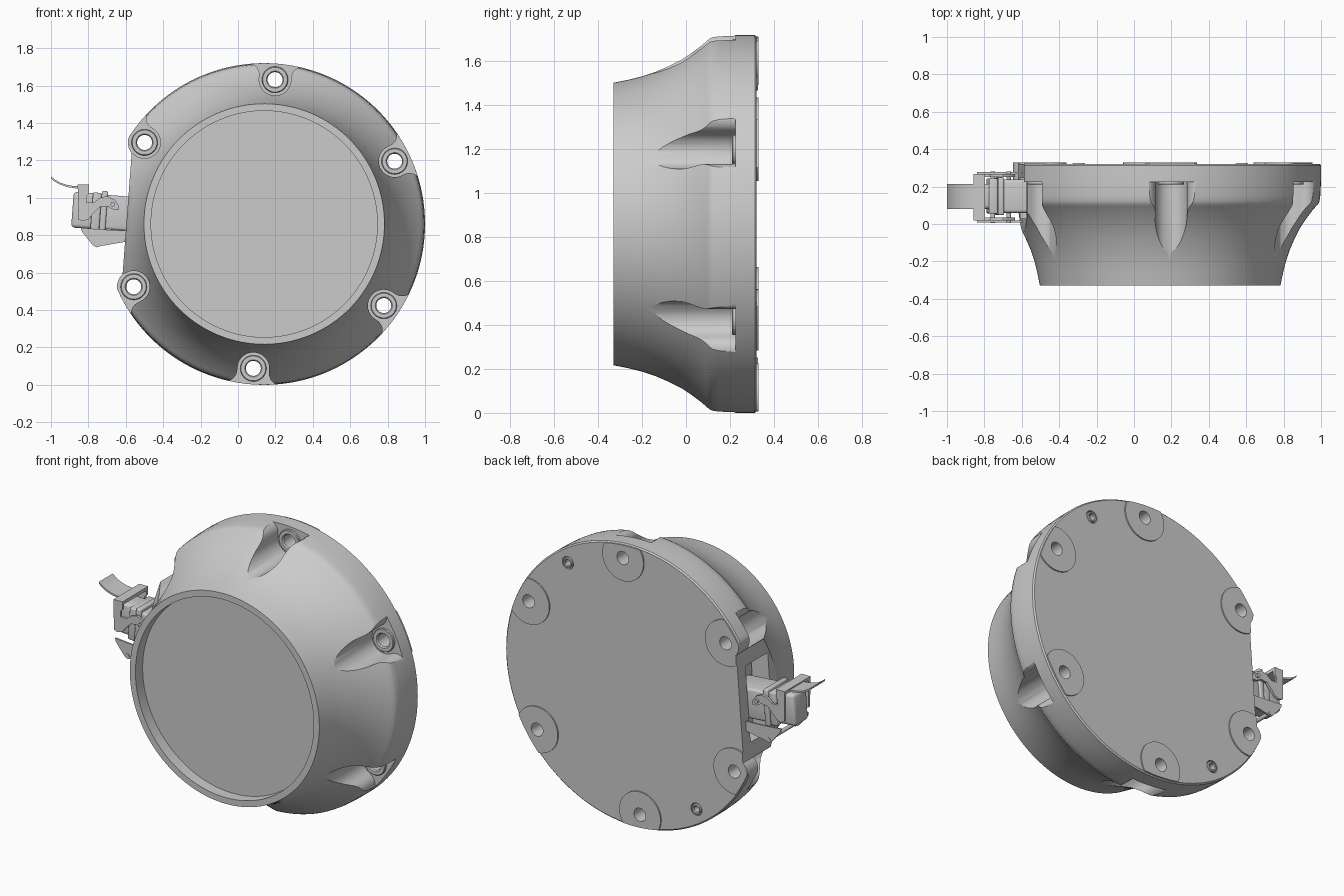
import bpy, bmesh, math
from mathutils import Vector

if "Cube" in bpy.data.objects:
    bpy.data.objects.remove(bpy.data.objects["Cube"])

CX, CZ = 0.14, 0.86            # main axis (runs along y)
TILT = math.radians(4.3)       # whole unit is turned slightly about y
BOLT_R = 0.774
BOLTS = [math.radians(25.7 + 60 * k) for k in range(6)]
FLAT = math.radians(175.7)     # direction of the flat side


def polar(a, u, t=0.0):
    """Point u along direction a from the main axis, t sideways, as (x, z)."""
    return (CX + u * math.cos(a) - t * math.sin(a),
            CZ + u * math.sin(a) + t * math.cos(a))


def arc(cu, ct, r, a0, a1, n):
    return [(cu + r * math.cos(math.radians(a0 + (a1 - a0) * i / n)),
             ct + r * math.sin(math.radians(a0 + (a1 - a0) * i / n))) for i in range(n + 1)]


def finish(bm, name, bevel=0.0, smooth=True):
    bmesh.ops.recalc_face_normals(bm, faces=bm.faces)
    me = bpy.data.meshes.new(name)
    bm.to_mesh(me)
    bm.free()
    ob = bpy.data.objects.new(name, me)
    bpy.context.collection.objects.link(ob)
    if bevel:
        m = ob.modifiers.new("bevel", 'BEVEL')
        m.width, m.segments = bevel, 3
        apply(ob, m)
    if smooth:
        shade(ob)
    return ob


def activate(ob):
    bpy.ops.object.select_all(action='DESELECT')
    ob.select_set(True)
    bpy.context.view_layer.objects.active = ob


def apply(ob, m):
    activate(ob)
    bpy.ops.object.modifier_apply(modifier=m.name)


def shade(ob):
    activate(ob)
    bpy.ops.object.shade_smooth_by_angle(angle=math.radians(32))


def prisms(name, outlines, y0, y1, **kw):
    """Extrude one or more (x, z) outlines from y0 to y1."""
    bm = bmesh.new()
    for pts in outlines:
        f = bm.faces.new([bm.verts.new((x, y0, z)) for x, z in pts])
        ext = bmesh.ops.extrude_face_region(bm, geom=[f])
        bmesh.ops.translate(bm, vec=(0, y1 - y0, 0),
                            verts=[g for g in ext["geom"] if isinstance(g, bmesh.types.BMVert)])
    return finish(bm, name, **kw)


def lathes(name, centres, profile, n, ring=False):
    """Turn an (r, y) profile about y axes through the given (x, z) centres."""
    bm = bmesh.new()
    for cx, cz in centres:
        vs = [bm.verts.new((cx + r, y, cz)) for r, y in profile]
        es = [bm.edges.new(p) for p in zip(vs, vs[1:])]
        if ring:
            es.append(bm.edges.new((vs[-1], vs[0])))
        bmesh.ops.spin(bm, geom=vs + es, cent=(cx, 0, cz), axis=(0, 1, 0),
                       angle=math.tau, steps=n, use_duplicate=False)
    bmesh.ops.remove_doubles(bm, verts=bm.verts, dist=1e-5)
    return finish(bm, name)


def box(name, s0, s1, h, y0, y1, bevel=0.0):
    """Box on the flat side: from s0 to s1 out from the axis, half height h."""
    pts = [polar(FLAT, s, t) for s, t in ((s0, -h), (s1, -h), (s1, h), (s0, h))]
    return prisms(name, [pts], y0, y1, bevel=bevel)


def cut(ob, *cutters):
    for c in cutters:
        m = ob.modifiers.new("cut", 'BOOLEAN')
        m.operation, m.solver, m.object = 'DIFFERENCE', 'EXACT', c
        apply(ob, m)
    shade(ob)


# Turned housing with recessed front
housing = lathes("housing", [(CX, CZ)], [
    (0, -0.26), (0.605, -0.26), (0.605, -0.33), (0.643, -0.33), (0.655, -0.27), (0.672, -0.2),
    (0.692, -0.14), (0.718, -0.08), (0.748, -0.02), (0.782, 0.03), (0.812, 0.07), (0.832, 0.093),
    (0.845, 0.107), (0.852, 0.122), (0.856, 0.15), (0.86, 0.23), (0.86, 0.314), (0.852, 0.322),
    (0, 0.322)], 160)

# Cutters: bolt notches, bolt holes, flat side with round lugs, connector pocket, screw sockets
half = arc(0.79, 0.15, 0.065, -90, 0, 8)
u_shape = ([(0.98, 0.15)] + half[::-1] + arc(BOLT_R, 0, 0.085, 90, 270, 20)
           + [(u, -t) for u, t in half] + [(0.98, -0.15)])
notch = prisms("notch_cutter", [[polar(a, u, t) for u, t in u_shape] for a in BOLTS], -0.5, 0.225)
centres = [polar(a, BOLT_R) for a in BOLTS]
holes = lathes("hole_cutter", centres, [(0, -0.6), (0.04, -0.6), (0.04, 0.6), (0, 0.6)], 32)
lug = arc(0.670, 0.387, 0.09, -44, 31, 8)
side = [(u, -t) for u, t in lug[::-1]] + lug + [(1.3, 0.8), (1.3, -0.8)]
flat = prisms("flat_cutter", [[polar(FLAT, u, t) for u, t in side]], -0.6, 0.6)
pocket = box("pocket_cutter", 0.6, 0.9, 0.23, 0.03, 0.245)
screws = [polar(math.radians(a), BOLT_R) for a in (55.7, 235.7)]
sockets = lathes("socket_cutter", screws, [(0, 0.25), (0.038, 0.25), (0.038, 0.4), (0, 0.4)], 32)

cut(housing, notch, flat, pocket, sockets, holes)

# Raised pads round the bolt holes at the back, kept inside the rim
pad_outlines = []
for a in BOLTS:
    pts = []
    for u, t in arc(BOLT_R, 0, 0.14, 0, 352.5, 47):
        k = min(1, 0.853 / math.hypot(u, t))
        pts.append(polar(a, u * k, t * k))
    pad_outlines.append(pts)
pads = prisms("back_pads", pad_outlines, 0.31, 0.33)
cut(pads, flat, holes)

# Washers in the notches and bushes at the back
lathes("bolt_washers", centres, [(0.04, 0.235), (0.04, 0.218), (0.046, 0.21), (0.066, 0.21),
                                 (0.07, 0.214), (0.07, 0.235)], 32, ring=True)
lathes("back_bushes", screws, [(0.018, 0.26), (0.018, 0.322), (0.022, 0.327), (0.029, 0.327),
                               (0.033, 0.322), (0.033, 0.26)], 24, ring=True)

for c in (notch, holes, flat, pocket, sockets):
    bpy.data.objects.remove(c)

# Connector socket, collars and hood
box("connector_socket", 0.58, 0.862, 0.092, 0.06, 0.238, bevel=0.015)
box("socket_flange", 0.6, 0.625, 0.16, 0.04, 0.24)
box("socket_collar", 0.845, 0.878, 0.112, 0.048, 0.25, bevel=0.008)
box("hood_collar", 0.878, 0.925, 0.1, 0.055, 0.243, bevel=0.008)
box("connector_hood", 0.87, 1.028, 0.096, 0.08, 0.215, bevel=0.02)

# Locking lever: two hooked side plates, cross bar and curved handle
hook = [(-.857, 1.07), (-.797, 1.07), (-.797, 1.02), (-.81, 1.01), (-.81, .975), (-.77, .975),
        (-.74, 1.0), (-.70, 1.01), (-.66, .99), (-.635, .955), (-.64, .935), (-.665, .935),
        (-.70, .955), (-.74, .95), (-.775, .915), (-.80, .885), (-.83, .875), (-.855, .885)]
tongue = [(-.60, .765), (-.60, .825), (-.72, .83), (-.84, .84), (-.835, .82),
          (-.775, .745), (-.755, .735), (-.735, .742)]
for label, yh, yt in (("front", 0.026, 0.013), ("back", 0.26, 0.273)):
    prisms("lever_hook_" + label, [hook], yh - 0.008, yh + 0.008)
    prisms("latch_plate_" + label, [tongue], yt - 0.005, yt + 0.005)
prisms("lever_bar", [[(-.857, 1.05), (-.797, 1.05), (-.797, 1.07), (-.857, 1.07)]], 0.018, 0.268)
curve = [(-1.0, 1.115), (-.98, 1.098), (-.95, 1.081), (-.91, 1.068), (-.87, 1.062), (-.80, 1.062)]
prisms("lever_handle", [curve + [(x, z - 0.011) for x, z in curve[::-1]]], 0.08, 0.215)

# Pivot pins through the lever and the latch plates
pivots = [(-.755, .755), (-.67, .965)]
lathes("pivot_pins", pivots, [(0, 0.005), (0.012, 0.005), (0.012, 0.281), (0, 0.281)], 20)
